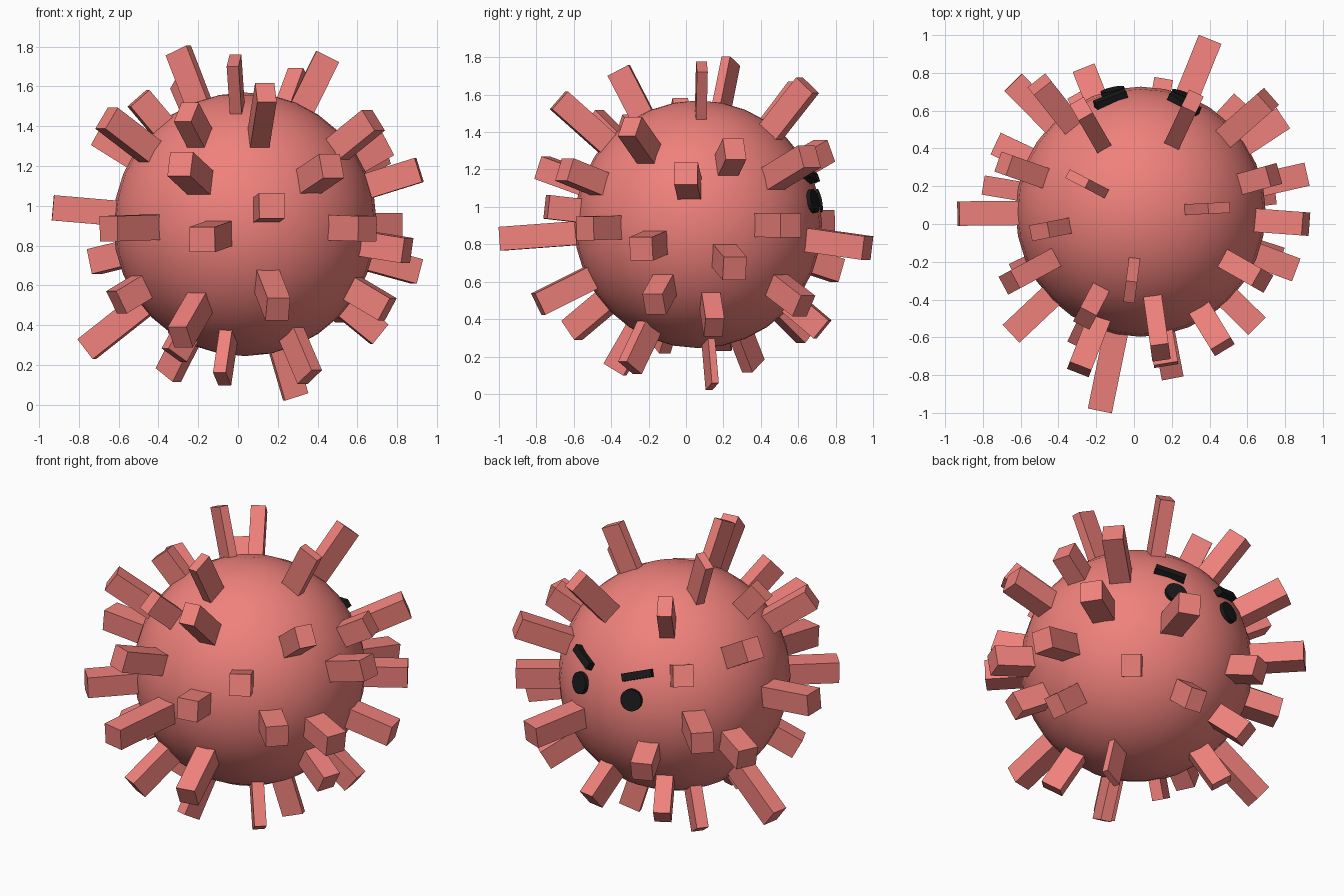
import bpy, bmesh, math
from mathutils import Vector, Matrix

if "Cube" in bpy.data.objects:
    bpy.data.objects.remove(bpy.data.objects["Cube"])

CENTRE = Vector((0.035, 0.065, 0.907))
R = 0.662


def material(name, rgb):
    m = bpy.data.materials.new(name)
    m.diffuse_color = (*rgb, 1)
    m.use_nodes = True
    m.node_tree.nodes["Principled BSDF"].inputs["Base Color"].default_value = m.diffuse_color
    return m


def frame(d):
    """Rotation with local x = east, y = north, z = outward direction d."""
    d = d.normalized()
    east = Vector((0, 0, 1)).cross(d).normalized()
    north = d.cross(east)
    return Matrix((east, north, d)).transposed().to_4x4()


def finish(bm, name, mat):
    me = bpy.data.meshes.new(name)
    bm.to_mesh(me)
    bm.free()
    me.materials.append(mat)
    ob = bpy.data.objects.new(name, me)
    bpy.context.collection.objects.link(ob)
    bpy.ops.object.select_all(action='DESELECT')
    ob.select_set(True)
    bpy.context.view_layer.objects.active = ob
    bpy.ops.object.shade_smooth_by_angle(angle=math.radians(40))
    return ob


pink = material("pink", (0.87, 0.22, 0.2))
black = material("black", (0.01, 0.01, 0.01))

# round body
bm = bmesh.new()
bmesh.ops.create_uvsphere(bm, u_segments=32, v_segments=16, radius=R,
                          matrix=Matrix.Translation(CENTRE))
finish(bm, "body", pink)

# spikes, given by the middle of each tip
TIPS = [
    # top
    (-.30, .24, 1.78), (.45, .085, 1.75), (-.02, -.36, 1.73), (.31, .65, 1.65),
    (-.28, .61, 1.63), (-.50, -.04, 1.54), (.14, -.68, 1.57), (-.26, -.5, 1.47),
    # upper middle
    (.68, -.3, 1.43), (.74, .26, 1.31), (.71, .66, 1.27), (-.5, .74, 1.3),
    (-.69, .32, 1.36), (-.66, -.31, 1.44), (-.29, -.77, 1.21), (.47, -.65, 1.2),
    (.91, 0, 1.18),
    # middle
    (-.93, .055, .99), (.40, .97, .78), (-.18, -.985, .83), (.85, -.24, .775),
    (.79, .56, .9), (-.64, .75, .92), (-.65, -.58, .885), (.65, -.54, .885),
    (.17, -.745, 1.0), (.9, .26, .67), (-.26, .81, .66), (-.72, .42, .72),
    # lower middle
    (.75, -.17, .48), (.71, .15, .355), (.55, .63, .47), (.15, .73, .345),
    (-.29, .65, .32), (-.76, .2, .28), (-.61, -.25, .515), (-.29, -.61, .34),
    (.2, -.79, .48),
    # bottom
    (.36, -.3, .14), (-.08, -.38, .13), (-.35, .36, .15), (.29, .14, .04),
    (-.32, -.14, .25),
]
bm = bmesh.new()
for tip in TIPS:
    d = Vector(tip) - CENTRE
    start, end = 0.55, d.length
    narrow = math.hypot(d.x, d.y) / end      # spikes get thinner toward the poles
    size = Matrix.Diagonal((0.13 * narrow, 0.127, end - start, 1))
    bmesh.ops.create_cube(bm, size=1, matrix=Matrix.Translation(CENTRE) @ frame(d)
                          @ Matrix.Translation((0, 0, (start + end) / 2)) @ size)
finish(bm, "spikes", pink)


# eyes and slanted brows on the back
def on_body(az, z):
    lat = math.asin((z - CENTRE.z) / R)
    a = math.radians(az)
    d = Vector((math.cos(a) * math.cos(lat), math.sin(a) * math.cos(lat), math.sin(lat)))
    return Matrix.Translation(CENTRE) @ frame(d) @ Matrix.Translation((0, 0, R))


for side, eye_az, brow_az, slant in (("left", 103, 105, 1), ("right", 70, 68, -1)):
    bm = bmesh.new()
    bmesh.ops.create_cone(bm, cap_ends=True, segments=32, radius1=0.064, radius2=0.064,
                          depth=0.03, matrix=on_body(eye_az, 1.03))
    finish(bm, side + "_eye", black)
    bm = bmesh.new()
    bmesh.ops.create_cube(bm, size=1, matrix=on_body(brow_az, 1.17)
                          @ Matrix.Rotation(slant * math.radians(17), 4, 'Z')
                          @ Matrix.Diagonal((0.18, 0.045, 0.06, 1)))
    finish(bm, side + "_brow", black)
